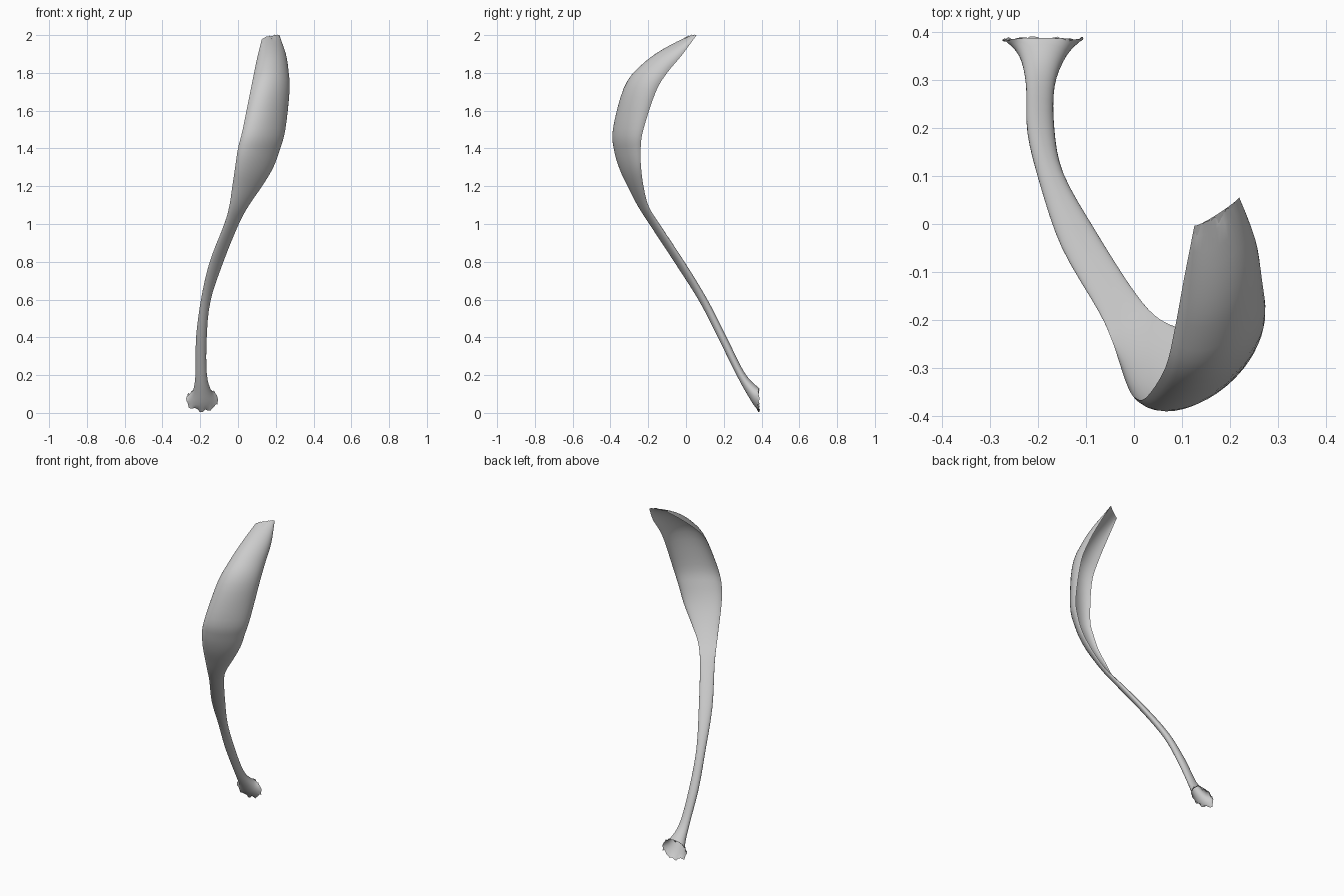
import bpy, bmesh, math, random
from mathutils import Vector

if "Cube" in bpy.data.objects:
    bpy.data.objects.remove(bpy.data.objects["Cube"])

random.seed(4)
SIDES = 18   # points along each face of the cross-section
STEPS = 4    # rings between stations

# stations: left edge xyz, right edge xyz, front bulge, back bulge (same direction)
ST = [
    (-.274, .386, .068, -.106, .386, .076, .060, -.056),
    (-.240, .354, .112, -.140, .354, .112, .036, -.036),
    (-.225, .290, .205, -.165, .290, .205, .022, -.021),
    (-.222, .190, .395, -.166, .199, .395, .021, -.021),
    (-.195, .080, .595, -.147, .105, .595, .020, -.019),
    (-.150, -.050, .795, -.081, -.013, .795, .019, -.017),
    (-.072, -.185, 1.00, .002, -.143, 1.00, .020, -.010),
    (-.045, -.245, 1.10, .056, -.200, 1.10, .025, .003),
    (-.030, -.290, 1.20, .124, -.225, 1.20, .038, .025),
    (-.015, -.334, 1.30, .184, -.238, 1.30, .049, .040),
    (.000, -.360, 1.40, .220, -.240, 1.40, .060, .053),
    (.025, -.362, 1.50, .246, -.226, 1.50, .070, .064),
    (.065, -.300, 1.70, .264, -.160, 1.70, .086, .081),
    (.085, -.218, 1.80, .261, -.100, 1.80, .079, .074),
    (.104, -.115, 1.89, .250, -.025, 1.89, .057, .052),
    (.126, -.003, 1.978, .219, .056, 2.0, .012, .008),
]


def spline(a, b, c, d, t):
    return [.5 * (2*q + (r - p)*t + (2*p - 5*q + 4*r - s)*t*t + (3*q - p - 3*r + s)*t**3)
            for p, q, r, s in zip(a, b, c, d)]


rows = []
n = len(ST)
for i in range(n - 1):
    for k in range(STEPS):
        rows.append(spline(ST[max(i-1, 0)], ST[i], ST[i+1], ST[min(i+2, n-1)], k / STEPS))
rows.append(list(ST[-1]))
mids = [(Vector(r[0:3]) + Vector(r[3:6])) / 2 for r in rows]

# one continuous skin: flared tube at the foot opening into a cupped blade
bm = bmesh.new()
rings = []
for i, r in enumerate(rows):
    L, R = Vector(r[0:3]), Vector(r[3:6])
    tan = (mids[min(i+1, len(rows)-1)] - mids[max(i-1, 0)]).normalized()
    if i < 6:   # turn the foot opening to face backwards
        tan = tan.lerp(Vector((0, -1, 0)), 1 - i / 6).normalized()
    nor = (R - L).cross(tan).normalized()
    if nor.y > 0 or (i < 6 and nor.z > 0):
        nor = -nor
    skew = .08 * min(max((i - 26) / 12, 0), 1)   # blade is deepest near its left edge
    ring = []
    for j in range(2 * SIDES):
        a = math.pi * j / SIDES
        s = abs(math.sin(a)) * (1 + skew * math.cos(a))
        p = L.lerp(R, (1 - math.cos(a)) / 2) + nor * s * (r[6] if j <= SIDES else r[7])
        # ragged torn rims
        if i == 0:
            p += nor * random.uniform(-.012, .012) - tan * random.uniform(-.006, .006)
        elif i == len(rows) - 1 and 0 < j < SIDES:
            p += tan * random.uniform(-.018, .004)
        ring.append(bm.verts.new(p))
    rings.append(ring)
for A, B in zip(rings, rings[1:]):
    for j in range(2 * SIDES):
        k = (j + 1) % (2 * SIDES)
        bm.faces.new((A[j], A[k], B[k], B[j]))
bmesh.ops.recalc_face_normals(bm, faces=bm.faces)

# rest on the ground
low = min(v.co.z for v in bm.verts)
bmesh.ops.translate(bm, verts=bm.verts, vec=(0, 0, -low if low < 0 else 0))
mesh = bpy.data.meshes.new("petal_floret")
bm.to_mesh(mesh)
bm.free()
obj = bpy.data.objects.new("petal_floret", mesh)
bpy.context.collection.objects.link(obj)
bpy.context.view_layer.objects.active = obj
obj.select_set(True)
bpy.ops.object.shade_smooth_by_angle(angle=math.radians(50))
